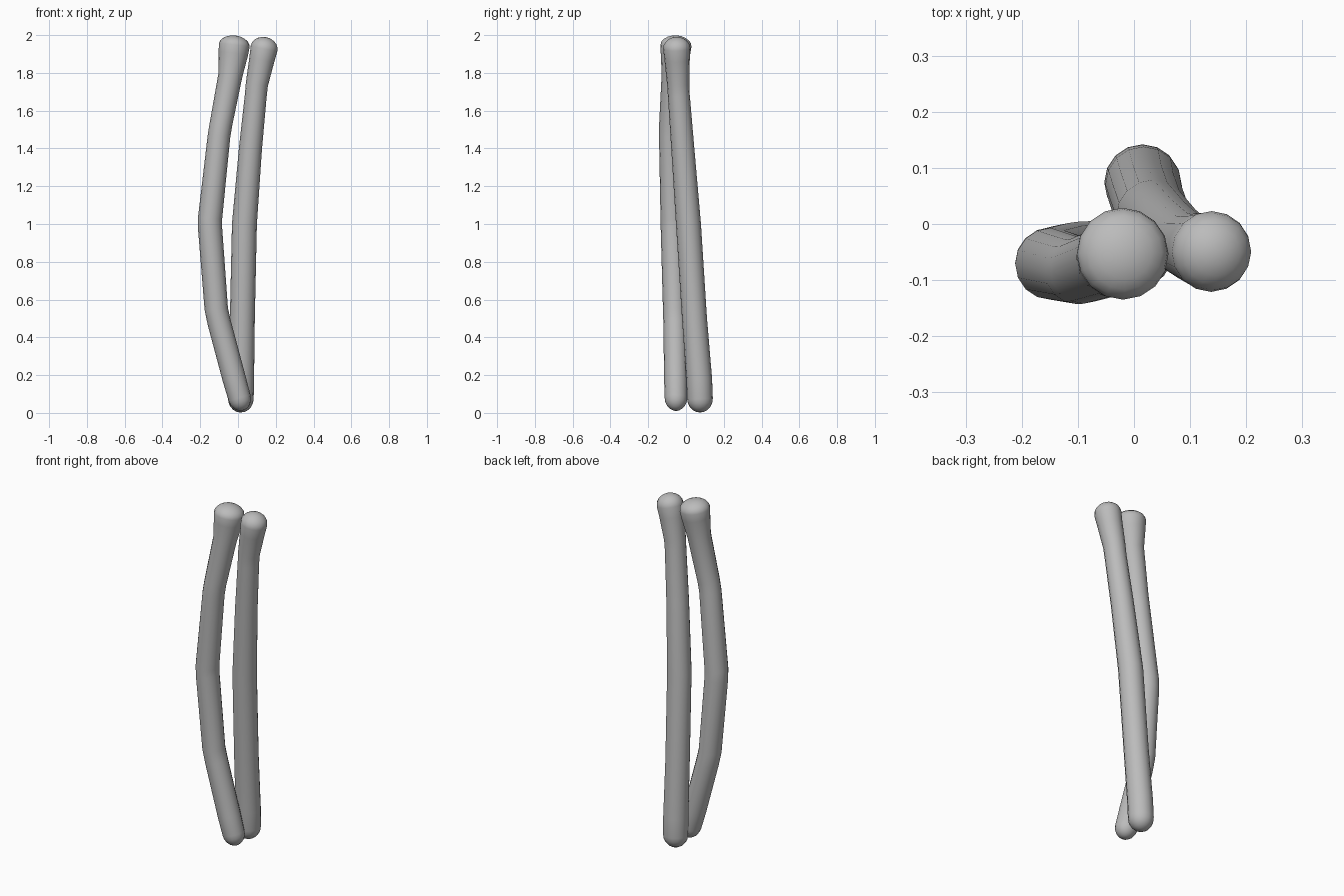
import bpy, bmesh, math
from mathutils import Vector

cube = bpy.data.objects.get("Cube")
if cube:
    bpy.data.objects.remove(cube, do_unlink=True)

SIDES = 16
CAP_STEPS = 5

grey = bpy.data.materials.new("bone grey")
grey.use_nodes = True
colour = (0.5, 0.5, 0.5, 1)
grey.diffuse_color = colour
grey.node_tree.nodes["Principled BSDF"].inputs["Base Color"].default_value = colour


def cap(centre, radius, direction, height):
    """Shrinking rings that round off one end."""
    rings = []
    for i in range(1, CAP_STEPS):
        a = math.pi / 2 * i / CAP_STEPS
        rings.append((centre + direction * height * math.sin(a), radius * math.cos(a)))
    return rings


def bone(name, stations, low_cap, high_cap):
    """Loft a round shaft through (x, y, z, radius) stations, bottom to top."""
    path = [(Vector(s[:3]), s[3]) for s in stations]
    down = (path[0][0] - path[1][0]).normalized()
    up = (path[-1][0] - path[-2][0]).normalized()
    low = cap(*path[0], down, low_cap)
    high = cap(*path[-1], up, high_cap)
    rings = low[::-1] + path + high

    bm = bmesh.new()
    loops = []
    for i, (centre, radius) in enumerate(rings):
        before = rings[max(i - 1, 0)][0]
        after = rings[min(i + 1, len(rings) - 1)][0]
        tangent = (after - before).normalized()
        side = Vector((0, 1, 0)).cross(tangent).normalized()
        front = tangent.cross(side)
        loop = []
        for k in range(SIDES):
            a = math.tau * k / SIDES
            loop.append(bm.verts.new(centre + radius * (side * math.cos(a) + front * math.sin(a))))
        loops.append(loop)
    for a, b in zip(loops, loops[1:]):
        for k in range(SIDES):
            n = (k + 1) % SIDES
            bm.faces.new((a[k], a[n], b[n], b[k]))

    # Close both tips with fans
    for loop, tip in ((loops[0][::-1], path[0][0] + down * low_cap),
                      (loops[-1], path[-1][0] + up * high_cap)):
        point = bm.verts.new(tip)
        for k in range(SIDES):
            bm.faces.new((loop[k], loop[(k + 1) % SIDES], point))
    bmesh.ops.recalc_face_normals(bm, faces=bm.faces)
    for face in bm.faces:
        face.smooth = True

    mesh = bpy.data.meshes.new(name)
    bm.to_mesh(mesh)
    bm.free()
    mesh.materials.append(grey)
    obj = bpy.data.objects.new(name, mesh)
    bpy.context.collection.objects.link(obj)


# Bowed bone, on the front right side
bone("bowed_forearm_bone", [
    (0.008, -0.053, 0.08, 0.06),
    (-0.02, -0.054, 0.18, 0.062),
    (-0.1, -0.058, 0.48, 0.062),
    (-0.115, -0.06, 0.55, 0.062),
    (-0.148, -0.07, 0.98, 0.064),
    (-0.148, -0.071, 1.03, 0.064),
    (-0.1, -0.083, 1.47, 0.06),
    (-0.09, -0.082, 1.53, 0.06),
    (-0.04, -0.065, 1.79, 0.064),
    (-0.025, -0.056, 1.9, 0.078),
    (-0.02, -0.053, 1.945, 0.082),
], 0.07, 0.053)

# Straighter bone, crossing from the back at the bottom
bone("straight_forearm_bone", [
    (0.015, 0.074, 0.075, 0.068),
    (0.017, 0.07, 0.18, 0.068),
    (0.023, 0.045, 0.5, 0.066),
    (0.034, 0.013, 1.0, 0.066),
    (0.066, -0.017, 1.4, 0.061),
    (0.094, -0.038, 1.68, 0.058),
    (0.1, -0.041, 1.74, 0.059),
    (0.126, -0.047, 1.87, 0.067),
    (0.138, -0.049, 1.93, 0.072),
], 0.073, 0.06)
